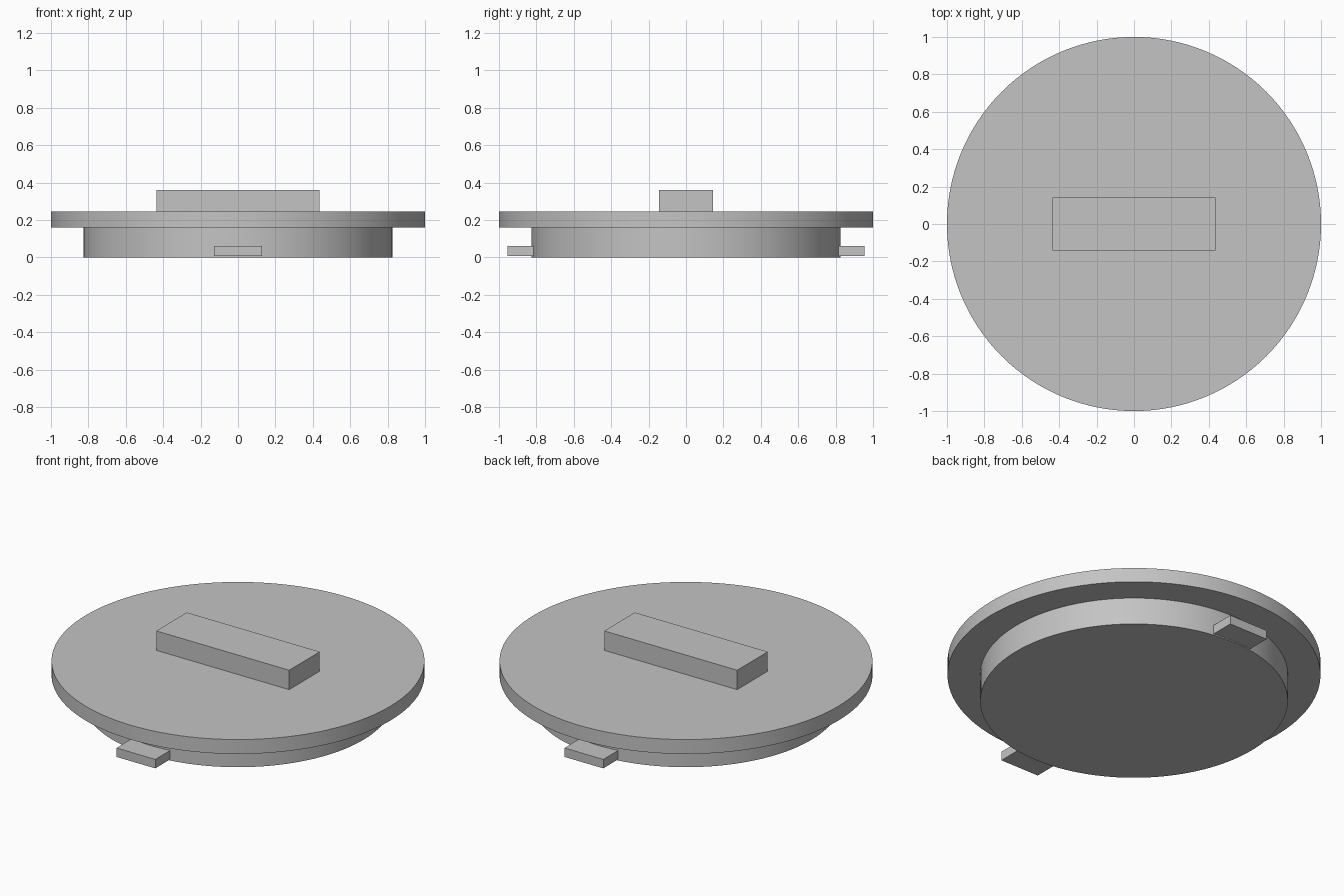
import bpy, math

cube = bpy.data.objects.get("Cube")
if cube:
    bpy.data.objects.remove(cube, do_unlink=True)

# One plain grey for the whole lid
GREY = (0.55, 0.55, 0.55, 1)
mat = bpy.data.materials.new("plain_grey")
mat.use_nodes = True
mat.diffuse_color = GREY
mat.node_tree.nodes["Principled BSDF"].inputs["Base Color"].default_value = GREY


def finish(name):
    obj = bpy.context.object
    obj.name = name
    obj.data.materials.append(mat)
    return obj


def disc(name, radius, z0, z1):
    bpy.ops.mesh.primitive_cylinder_add(
        vertices=128, radius=radius, depth=z1 - z0, location=(0, 0, (z0 + z1) / 2))
    bpy.ops.object.shade_smooth_by_angle(angle=math.radians(30))
    return finish(name)


def box(name, x, y, z):
    """Box from (min, max) ranges along each axis."""
    ranges = (x, y, z)
    bpy.ops.mesh.primitive_cube_add(size=1, location=[(a + b) / 2 for a, b in ranges])
    obj = finish(name)
    obj.scale = [b - a for a, b in ranges]
    bpy.ops.object.transform_apply(location=False, rotation=False, scale=True)
    return obj


# Plug and wide rim
disc("plug", 0.825, 0, 0.16)
disc("lid_rim", 1, 0.16, 0.245)

# Grip bar on top
box("grip_bar", (-0.435, 0.435), (-0.143, 0.143), (0.245, 0.36))

# Locking tabs at front and back
for name, y in (("front_tab", (-0.955, -0.75)), ("back_tab", (0.75, 0.955))):
    box(name, (-0.127, 0.127), y, (0.007, 0.06))
